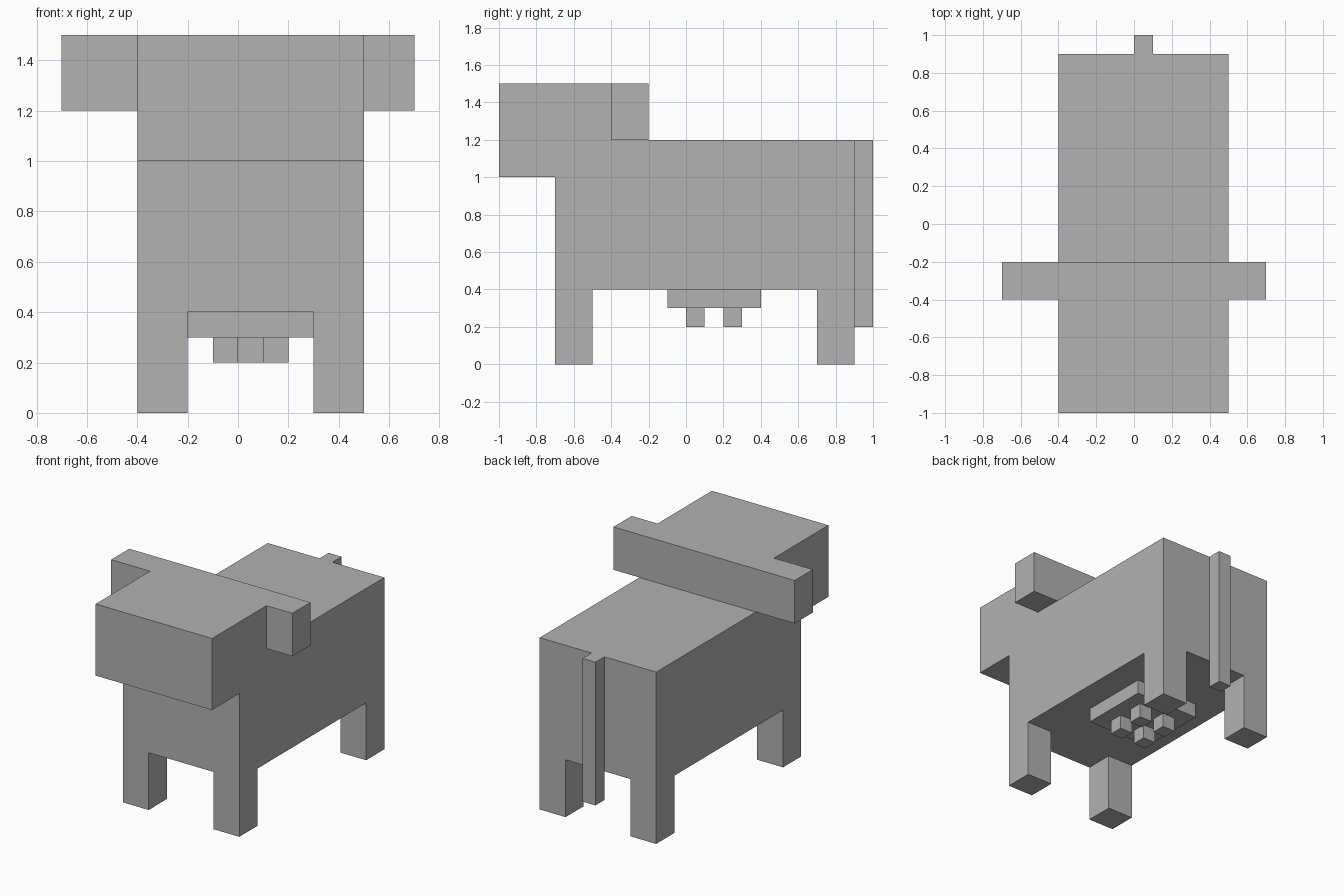
import bpy
import bmesh

if "Cube" in bpy.data.objects:
    bpy.data.objects.remove(bpy.data.objects["Cube"], do_unlink=True)

GREY = (0.445, 0.445, 0.445, 1.0)
material = bpy.data.materials.new("plain grey")
material.use_nodes = True
material.diffuse_color = GREY
material.node_tree.nodes["Principled BSDF"].inputs["Base Color"].default_value = GREY


def prism(name, profile, x0, x1):
    """Extrude a side profile of (y, z) points from x0 to x1."""
    bm = bmesh.new()
    side = bm.faces.new([bm.verts.new((x0, y, z)) for y, z in profile])
    extruded = bmesh.ops.extrude_face_region(bm, geom=[side], use_keep_orig=True)["geom"]
    moved = [v for v in extruded if isinstance(v, bmesh.types.BMVert)]
    bmesh.ops.translate(bm, verts=moved, vec=(x1 - x0, 0, 0))
    bmesh.ops.recalc_face_normals(bm, faces=bm.faces)
    mesh = bpy.data.meshes.new(name)
    bm.to_mesh(mesh)
    bm.free()
    mesh.materials.append(material)
    obj = bpy.data.objects.new(name, mesh)
    bpy.context.collection.objects.link(obj)
    return obj


def box(name, x, y, z):
    """Box from (min, max) ranges."""
    return prism(name, [(y[0], z[0]), (y[1], z[0]), (y[1], z[1]), (y[0], z[1])], *x)


# Body and head share one stepped side profile
LEFT, RIGHT = 0.5, -0.4
prism("body_and_head",
      [(-0.7, 0.4), (0.9, 0.4), (0.9, 1.2), (-0.2, 1.2),
       (-0.2, 1.5), (-1, 1.5), (-1, 1), (-0.7, 1)], RIGHT, LEFT)

# Ears on both sides of the head
box("right_ear", (-0.7, RIGHT), (-0.4, -0.2), (1.2, 1.5))
box("left_ear", (LEFT, 0.7), (-0.4, -0.2), (1.2, 1.5))

# Four legs flush with the corners of the body
for side, x in (("right", RIGHT), ("left", LEFT - 0.2)):
    for end, y in (("front", -0.7), ("back", 0.7)):
        box(f"{end}_{side}_leg", (x, x + 0.2), (y, y + 0.2), (0, 0.4))

# Tail hanging behind the body
box("tail", (0, 0.1), (0.9, 1), (0.2, 1.2))

# Udder with four teats
box("udder", (-0.2, 0.3), (-0.1, 0.4), (0.3, 0.4))
for side, x in (("right", -0.1), ("left", 0.1)):
    for end, y in (("front", 0), ("back", 0.2)):
        box(f"{end}_{side}_teat", (x, x + 0.1), (y, y + 0.1), (0.2, 0.3))
